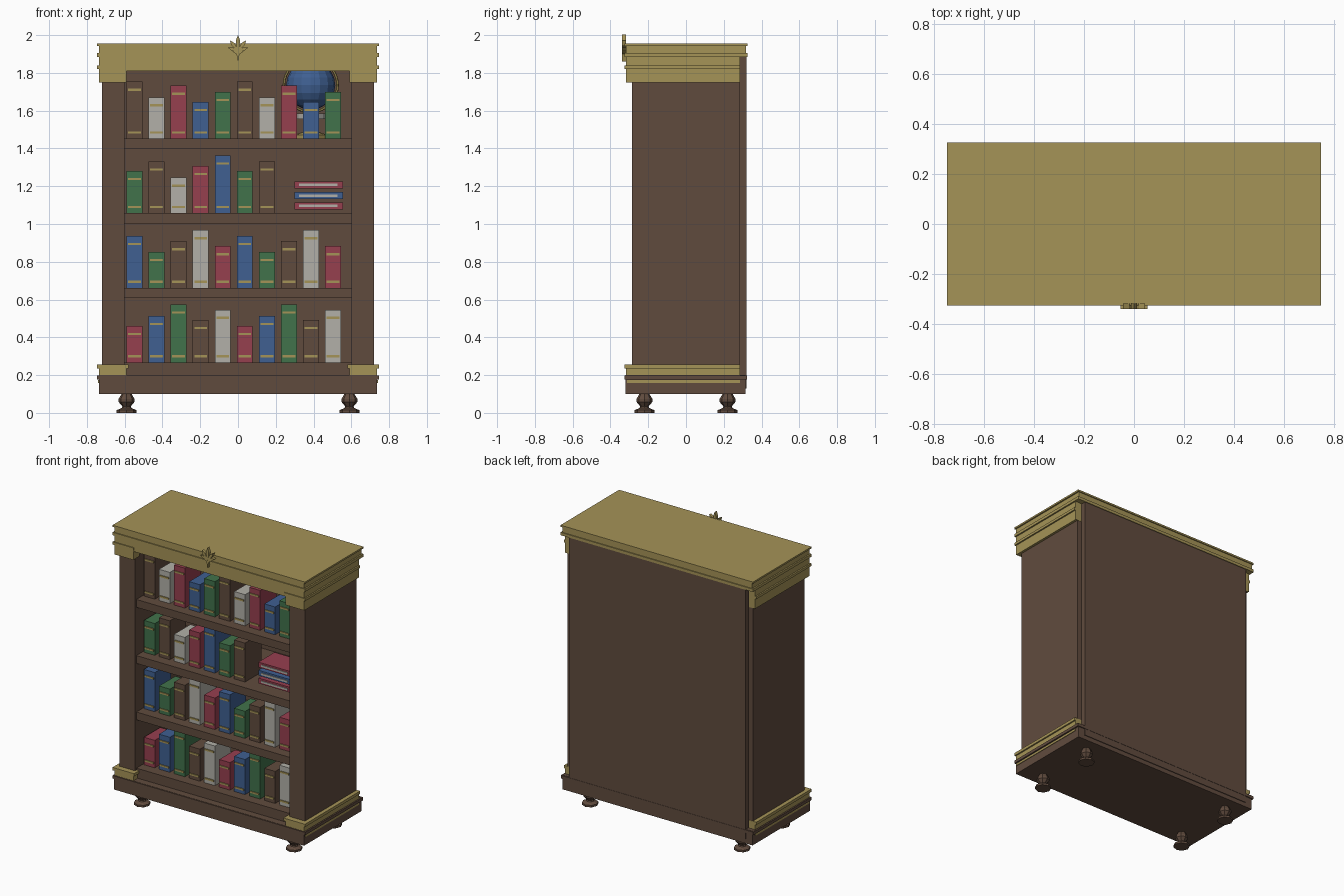
import bpy, bmesh, math
from mathutils import Vector

if "Cube" in bpy.data.objects:
    bpy.data.objects.remove(bpy.data.objects["Cube"])


def mat(name, r, g, b):
    m = bpy.data.materials.new(name)
    m.diffuse_color = (r, g, b, 1)
    m.use_nodes = True
    m.node_tree.nodes["Principled BSDF"].inputs["Base Color"].default_value = m.diffuse_color
    return m


WOOD = mat("brown wood", .118, .071, .048)
GOLD = mat("old gold", .376, .292, .095)
BLUE = mat("blue", .050, .116, .285)
RED = mat("red", .305, .050, .078)
GREEN = mat("green", .053, .168, .070)
CREAM = mat("cream", .445, .434, .392)


def finish(name, bm, material, smooth=False):
    bmesh.ops.recalc_face_normals(bm, faces=bm.faces[:])
    me = bpy.data.meshes.new(name)
    bm.to_mesh(me)
    bm.free()
    me.materials.append(material)
    ob = bpy.data.objects.new(name, me)
    bpy.context.collection.objects.link(ob)
    return ob


def boxes(name, material, *specs):
    """One object from boxes given as (x0, x1, y0, y1, z0, z1)."""
    bm = bmesh.new()
    for x0, x1, y0, y1, z0, z1 in specs:
        vs = bmesh.ops.create_cube(bm, size=1)["verts"]
        for v in vs:
            v.co = Vector(((x0 + x1) / 2 + v.co.x * (x1 - x0),
                           (y0 + y1) / 2 + v.co.y * (y1 - y0),
                           (z0 + z1) / 2 + v.co.z * (z1 - z0)))
    return finish(name, bm, material)


def lathe(name, material, profile, at, sides):
    """Turned part from (radius, height) points."""
    bm = bmesh.new()
    rings = [[bm.verts.new((at[0] + r * math.cos(2 * math.pi * i / sides),
                            at[1] + r * math.sin(2 * math.pi * i / sides), at[2] + z))
              for i in range(sides)] for r, z in profile]
    for a, b in zip(rings, rings[1:]):
        for i in range(sides):
            j = (i + 1) % sides
            bm.faces.new((a[i], a[j], b[j], b[i]))
    bm.faces.new(rings[0])
    bm.faces.new(rings[-1])
    return finish(name, bm, material)


def prism(name, material, outline, y0, y1):
    """Flat x-z outline given thickness along y."""
    bm = bmesh.new()
    a = [bm.verts.new((x, y0, z)) for x, z in outline]
    b = [bm.verts.new((x, y1, z)) for x, z in outline]
    bm.faces.new(a)
    bm.faces.new(b)
    for i in range(len(a)):
        j = (i + 1) % len(a)
        bm.faces.new((a[i], a[j], b[j], b[i]))
    return finish(name, bm, material)


# Turned feet
foot = [(.053, 0), (.053, .014), (.026, .026), (.022, .034), (.042, .058),
        (.042, .074), (.028, .098), (.028, .105)]
for sx in (-1, 1):
    for sy in (-1, 1):
        lathe("foot", WOOD, foot, (sx * .59, sy * .22, 0), 8)

# Plinth, ledge and carcass
boxes("plinth", WOOD, (-.737, .737, -.32, .315, .1, .2))
boxes("plinth_ledge", WOOD, (-.747, .747, -.325, .322, .177, .198))
boxes("back_panel", WOOD, (-.685, .685, .28, .32, .13, 1.89))
for s, side in ((-1, "left"), (1, "right")):
    x = sorted((s * .6, s * .72))
    boxes(side + "_wall", WOOD, (*x, -.285, .285, .19, 1.9))


# Gold mouldings that wrap the front corners and run down the sides
def corner_trim(name, inner, outer, front, z0, z1):
    for s in (-1, 1):
        a, b = sorted((s * inner, s * outer))
        c, d = sorted((s * .69, s * outer))
        boxes(name, GOLD, (a, b, front, -.25, z0, z1), (c, d, -.25, .287, z0, z1))


corner_trim("base_trim", .59, .737, -.318, .198, .237)
corner_trim("base_trim_cap", .58, .747, -.325, .235, .255)
corner_trim("capital", .59, .737, -.318, 1.75, 1.85)
corner_trim("capital_band", .585, .747, -.325, 1.82, 1.838)
for s in (-1, 1):
    boxes("plinth_strip", GOLD, (*sorted((s * .72, s * .741)), -.312, .285, .158, .173))

# Cornice
boxes("fascia", GOLD, (-.737, .737, -.318, -.28, 1.81, 1.9))
boxes("cornice_sides", GOLD, (-.737, -.69, -.29, .287, 1.84, 1.9),
      (.69, .737, -.29, .287, 1.84, 1.9))
boxes("cornice", GOLD, (-.737, .737, -.318, .318, 1.885, 1.945))
boxes("cornice_band", GOLD, (-.747, .747, -.325, .325, 1.885, 1.905))
boxes("cornice_top", GOLD, (-.747, .747, -.325, .325, 1.943, 1.955))

# Palmette crest: fan of pointed petals on a tapering stem
for deg, length, w in ((0, .085, .011), (38, .07, .010), (-38, .07, .010),
                       (72, .056, .009), (-72, .056, .009)):
    t = math.radians(deg)
    u, n = Vector((math.sin(t), math.cos(t))), Vector((math.cos(t), -math.sin(t)))
    o = Vector((0, 1.917))
    pts = [o - n * w * .4, o + u * length * .65 - n * w, o + u * length,
           o + u * length * .65 + n * w, o + n * w * .4]
    prism("crest_petal", GOLD, pts, -.34, -.318)
prism("crest_stem", GOLD, [(0, 1.86), (.008, 1.9), (.028, 1.912), (.02, 1.93),
                           (-.02, 1.93), (-.028, 1.912), (-.008, 1.9)], -.338, -.315)

# Shelves
SHELVES = (.268, .662, 1.058, 1.452)
for z in SHELVES:
    boxes("shelf", WOOD, (-.61, .61, -.27, .285, z - (.075 if z < .3 else .055), z))

# Standing books: colours run left to right and heights repeat every five
PALETTE = {"w": WOOD, "c": CREAM, "r": RED, "b": BLUE, "g": GREEN}
ROWS = (("rbgwcrbgwc", (.193, .246, .307, .225, .278)),
        ("bgwcrbgwcr", (.275, .19, .248, .305, .221)),
        ("gwcrbgw", (.223, .273, .188, .25, .305)),
        ("wcrbgwcrbg", (.302, .219, .28, .195, .248)))
FRONT = -.2
bands = []
for z, (colours, heights) in zip(SHELVES, ROWS):
    for i, key in enumerate(colours):
        x, h = -.548 + .1168 * i, heights[i % 5]
        boxes("book", PALETTE[key], (x - .042, x + .042, FRONT, FRONT + .18, z, z + h))
        for b in (.032, h - .043):
            bands.append((x - .034, x + .034, FRONT - .006, FRONT + .002,
                          z + b - .006, z + b + .006))
boxes("book_bands", GOLD, *bands)

# Lying books with pale labels
for z, m in ((1.077, RED), (1.132, BLUE), (1.189, RED)):
    boxes("lying_book", m, (.298, .555, FRONT, FRONT + .18, z, z + .037))
    boxes("lying_book_label", CREAM, (.322, .528, FRONT - .006, FRONT + .002, z + .012, z + .025))

# Globe on a stand
GX, GY, GZ = .385, .12, 1.735
bm = bmesh.new()
bmesh.ops.create_uvsphere(bm, u_segments=16, v_segments=10, radius=.13)
bmesh.ops.translate(bm, verts=bm.verts[:], vec=(GX, GY, GZ))
finish("globe", bm, BLUE)
bpy.ops.mesh.primitive_torus_add(location=(GX, GY, GZ), rotation=(math.pi / 2, 0, 0),
                                 major_radius=.142, minor_radius=.007,
                                 major_segments=32, minor_segments=6)
ring = bpy.context.object
ring.name = "globe_ring"
ring.data.materials.append(GOLD)
lathe("globe_stand", GOLD, [(.085, 0), (.085, .02), (.03, .04), (.02, .09),
                            (.045, .13), (.045, .15)], (GX, GY, 1.452), 12)
lathe("globe_collar", CREAM, [(.075, 0), (.075, .03)], (GX, GY, 1.555), 12)
